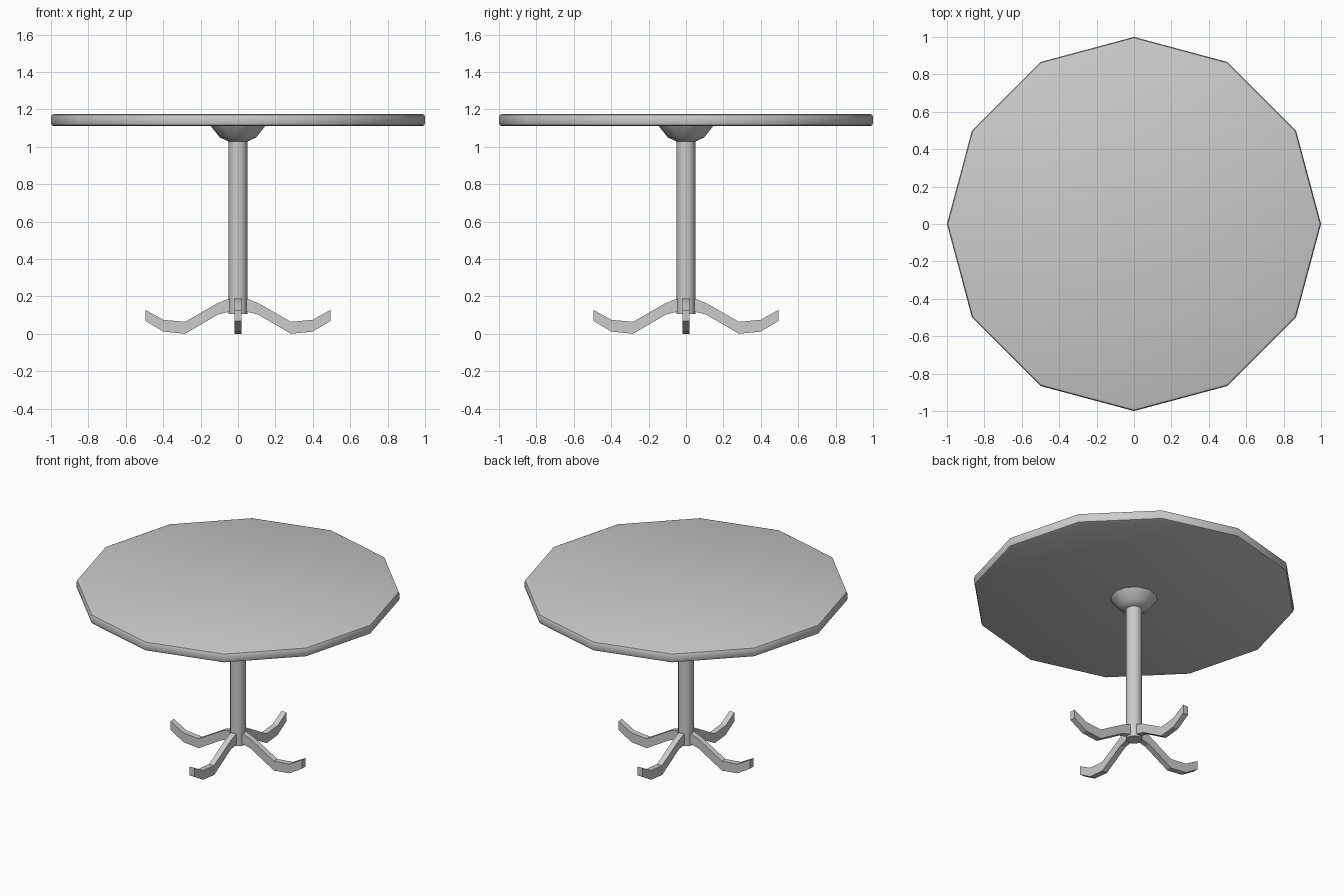
import bpy, bmesh
from math import sin, cos, pi, radians

if "Cube" in bpy.data.objects:
    bpy.data.objects.remove(bpy.data.objects["Cube"])

SIDES = 12


def finish(name, bm, smooth=None):
    bmesh.ops.recalc_face_normals(bm, faces=bm.faces)
    mesh = bpy.data.meshes.new(name)
    bm.to_mesh(mesh)
    bm.free()
    obj = bpy.data.objects.new(name, mesh)
    bpy.context.collection.objects.link(obj)
    if smooth:
        bpy.ops.object.select_all(action='DESELECT')
        obj.select_set(True)
        bpy.context.view_layer.objects.active = obj
        bpy.ops.object.shade_smooth_by_angle(angle=radians(smooth))
    return obj


def lathe(name, profile, smooth):
    """Turn (radius, z) points around z and cap both ends."""
    bm = bmesh.new()
    rings = [[bm.verts.new((r * cos(2 * pi * i / SIDES), r * sin(2 * pi * i / SIDES), z))
              for i in range(SIDES)] for r, z in profile]
    for a, b in zip(rings, rings[1:]):
        for i in range(SIDES):
            j = (i + 1) % SIDES
            bm.faces.new((a[i], a[j], b[j], b[i]))
    bm.faces.new(rings[0])
    bm.faces.new(rings[-1])
    return finish(name, bm, smooth)


def leg(name, angle):
    """Bar of rectangular section following the upper and lower edge points."""
    edges = [(0.03, 0.195, 0.125), (0.05, 0.19, 0.12), (0.107, 0.168, 0.106),
             (0.283, 0.067, 0.003), (0.40, 0.078, 0.015), (0.495, 0.131, 0.072)]
    w = 0.019
    bm = bmesh.new()
    rings = [[bm.verts.new(p) for p in ((x, -w, lo), (x, w, lo), (x, w, hi), (x, -w, hi))]
             for x, hi, lo in edges]
    for a, b in zip(rings, rings[1:]):
        for i in range(4):
            j = (i + 1) % 4
            bm.faces.new((a[i], a[j], b[j], b[i]))
    bm.faces.new(rings[0])
    bm.faces.new(rings[-1])
    # stand the lowest edge on the floor
    bmesh.ops.translate(bm, verts=bm.verts, vec=(0, 0, -0.003))
    obj = finish(name, bm)
    obj.rotation_euler.z = angle


# twelve-sided top with softened rim
lathe("table_top", [(0.982, 1.11), (0.995, 1.115), (1.0, 1.128),
                    (1.0, 1.158), (0.995, 1.171), (0.982, 1.176)], 35)

# central column and flared collar under the top
lathe("column", [(0.05, 0.105), (0.05, 1.11)], 35)
lathe("collar", [(0.05, 1.028), (0.097, 1.05), (0.145, 1.11)], 35)

# four bent feet
for k, side in enumerate(("right", "back", "left", "front")):
    leg(side + "_leg", k * pi / 2)
